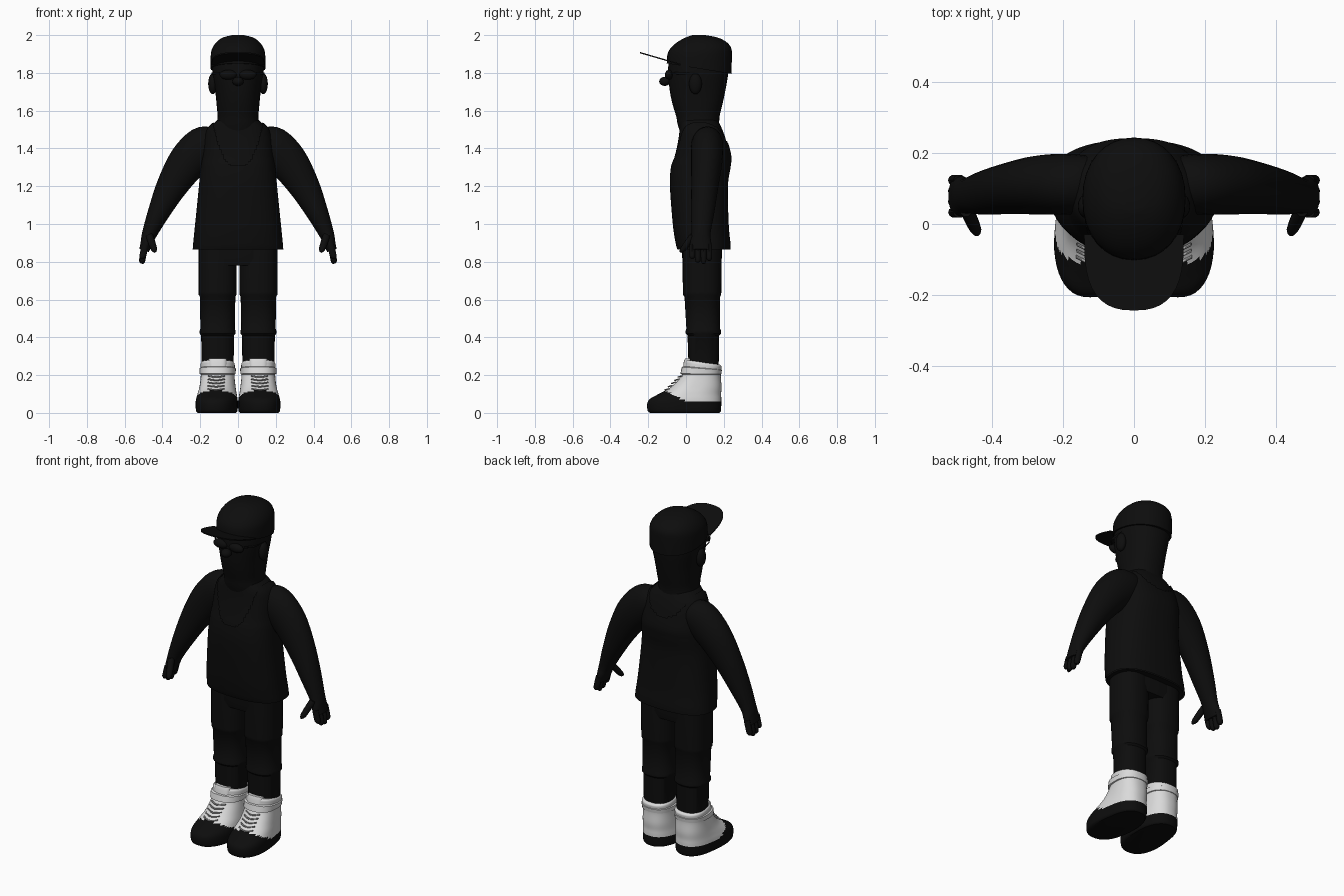
import bpy, bmesh, math
from mathutils import Vector

cube = bpy.data.objects.get("Cube")
if cube:
    bpy.data.objects.remove(cube, do_unlink=True)


def material(name, value):
    m = bpy.data.materials.new(name)
    m.use_nodes = True
    m.diffuse_color = (value, value, value, 1)
    bsdf = m.node_tree.nodes["Principled BSDF"]
    bsdf.inputs["Base Color"].default_value = m.diffuse_color
    bsdf.inputs["Roughness"].default_value = 0.8
    return m


BLACK = material("black", 0.004)
WHITE = material("white_leather", 0.7)
GREY = material("grey_lace", 0.42)


def finish(name, bm, mats, rule=None, angle=40):
    bmesh.ops.recalc_face_normals(bm, faces=bm.faces)
    if rule:
        for f in bm.faces:
            f.material_index = rule(f.calc_center_median())
    me = bpy.data.meshes.new(name)
    bm.to_mesh(me)
    bm.free()
    for m in mats:
        me.materials.append(m)
    ob = bpy.data.objects.new(name, me)
    bpy.context.collection.objects.link(ob)
    bpy.ops.object.select_all(action="DESELECT")
    ob.select_set(True)
    bpy.context.view_layer.objects.active = ob
    bpy.ops.object.shade_smooth_by_angle(angle=math.radians(angle))
    return ob


def smooth_rows(rows, n):
    """Catmull-Rom interpolation between rows of numbers."""
    out = []
    for i in range(len(rows) - 1):
        a, b, c, d = rows[max(i - 1, 0)], rows[i], rows[i + 1], rows[min(i + 2, len(rows) - 1)]
        for k in range(n):
            t = k / n
            out.append([q + t / 2 * (r - p + t * (2*p - 5*q + 4*r - s + t * (3*q - p - 3*r + s)))
                        for p, q, r, s in zip(a, b, c, d)])
    return out + [list(rows[-1])]


def skin_rings(bm, rings, caps=True):
    vs = [[bm.verts.new(p) for p in ring] for ring in rings]
    n = len(vs[0])
    for lo, hi in zip(vs, vs[1:]):
        for i in range(n):
            j = (i + 1) % n
            bm.faces.new((lo[i], lo[j], hi[j], hi[i]))
    if caps:
        bm.faces.new(vs[0])
        bm.faces.new(vs[-1])


def se(v, p):
    return math.copysign(abs(v) ** p, v)


def loft(name, rows, cx=0, n=1, seg=32, power=1.0, mats=(BLACK,), rule=None, warp=None, drop=None, grow=0):
    """Stack of rounded rings; each row is height, half width, front y, back y."""
    rings = []
    for z, hx, yf, yb in smooth_rows(rows, n):
        ring = []
        for i in range(seg):
            a = math.tau * i / seg
            p = Vector((cx + (hx + grow) * se(math.cos(a), power),
                        (yf + yb) / 2 + ((yb - yf) / 2 + grow) * se(math.sin(a), power), z))
            ring.append(warp(p) if warp else p)
        rings.append(ring)
    bm = bmesh.new()
    skin_rings(bm, rings, caps=drop is None)
    if drop:
        gone = [f for f in bm.faces if drop(f.calc_center_median())]
        bmesh.ops.delete(bm, geom=gone, context="FACES")
    return finish(name, bm, mats, rule)


def tube(name, rows, n=3, seg=16, mat=BLACK):
    """Limb along x, y, z points with thickness in its own plane and along y."""
    rows = smooth_rows(rows, n)
    rings = []
    for i, (x, y, z, r, ry) in enumerate(rows):
        a, b = rows[max(i - 1, 0)], rows[min(i + 1, len(rows) - 1)]
        side = Vector((b[2] - a[2], 0, a[0] - b[0])).normalized()
        rings.append([Vector((x, y, z)) + side * r * math.cos(t) + Vector((0, ry * math.sin(t), 0))
                      for t in (math.tau * k / seg for k in range(seg))])
    bm = bmesh.new()
    skin_rings(bm, rings)
    return finish(name, bm, (mat,))


def ball(name, pos, size):
    bm = bmesh.new()
    bmesh.ops.create_uvsphere(bm, u_segments=16, v_segments=10, radius=1)
    for v in bm.verts:
        v.co = Vector([c * s + p for c, s, p in zip(v.co, size, pos)])
    return finish(name, bm, (BLACK,))


# Head and neck
loft("head", [(1.42, .11, -.01, .17), (1.52, .112, -.042, .175), (1.57, .108, -.052, .178),
              (1.63, .113, -.07, .192), (1.7, .12, -.085, .207), (1.8, .135, -.095, .224),
              (1.88, .135, -.09, .225)], n=3, power=.9)
ball("nose", (0, -.112, 1.755), (.03, .03, .024))

# Cap crown, lower at the back, and flat upturned brim
def cap_tilt(p):
    p.z -= max(0, min(1, (1.9 - p.z) / .05)) * .055 * (p.y + .1) / .34
    return p

loft("cap_crown", [(1.85, .145, -.102, .24), (1.9, .144, -.098, .243), (1.935, .134, -.078, .238),
                   (1.965, .112, -.043, .212), (1.988, .078, .0, .165), (2.0, .03, .035, .1)],
     n=3, power=.93, warp=cap_tilt)
bm = bmesh.new()
def brim_edge(depth, lift):
    arc = [math.pi * i / 20 for i in range(21)]
    return [Vector((.14 * se(math.cos(a), .8), y, 1.862 - .29 * (y + .1) + lift))
            for a in arc for y in [-.03 - depth * se(math.sin(a), .65)]]
skin_rings(bm, [brim_edge(.213, 0), brim_edge(.213, .007)])
finish("cap_brim", bm, (BLACK,))

# Torso and tank top with scooped neck
TORSO = [(.865, .24, -.045, .235), (.9, .237, -.055, .235), (1.0, .227, -.07, .226),
         (1.2, .207, -.085, .222), (1.3, .198, -.08, .236), (1.36, .191, -.066, .24),
         (1.45, .18, -.048, .218), (1.5, .165, -.042, .2), (1.53, .14, -.04, .186), (1.56, .105, -.04, .17)]
loft("torso", TORSO, n=4, power=.8, grow=-.008)

def neckline(c):
    bottom = 1.31 if c.y < .07 else 1.42
    return abs(c.x) < .13 and c.z > bottom + (1.53 - bottom) * (abs(c.x) / .13) ** 3

loft("tank_top", TORSO, n=8, seg=96, power=.8, drop=neckline)

# Trousers
loft("trouser_seat", [(.78, .19, -.01, .18), (.82, .205, -.02, .19), (.95, .205, -.02, .19)], power=.75)

SHOE = [(0, .098, -.19, .178), (.012, .107, -.203, .185), (.05, .109, -.205, .187), (.075, .107, -.19, .187),
        (.1, .102, -.145, .186), (.14, .095, -.075, .188), (.2, .089, -.022, .184),
        (.245, .091, -.01, .188), (.265, .09, -.008, .188), (.275, .084, 0, .18)]

for s, side in ((1, "left"), (-1, "right")):
    # Ear and glasses
    ball(side + "_ear", (s * .134, .05, 1.742), (.024, .034, .055))
    ball(side + "_lens", (s * .052, -.09, 1.79), (.046, .022, .026))
    tube(side + "_glasses_arm", [(s * .095, -.075, 1.8, .006, .006), (s * .13, -.03, 1.798, .006, .006),
                                 (s * .139, .06, 1.795, .006, .006)], seg=8)

    # Arm and hand
    tube(side + "_arm", [(s * .12, .115, 1.435, .08, .075), (s * .18, .112, 1.41, .108, .085),
                         (s * .265, .11, 1.33, .103, .083), (s * .35, .1, 1.2, .082, .072),
                         (s * .42, .088, 1.06, .058, .062), (s * .468, .08, .95, .04, .05),
                         (s * .484, .078, .9, .032, .056), (s * .497, .078, .86, .026, .055)], n=4, seg=24)
    for k in range(4):
        y, tip = .033 + k * .03, (.815, .795, .79, .805)[k]
        tube(f"{side}_finger_{k + 1}", [(s * .49, y, .89, .018, .016), (s * .502, y, .84, .018, .016),
                                        (s * .508, y, tip + .01, .015, .014), (s * .51, y, tip, .006, .006)], seg=10)
    tube(side + "_thumb", [(s * .472, .045, .945, .02, .025), (s * .456, .01, .9, .019, .022),
                           (s * .444, -.015, .865, .016, .018), (s * .438, -.025, .85, .006, .008)], seg=10)

    # Trouser leg with knee and shin folds
    loft(side + "_trouser_leg", [(.2, .084, .015, .172), (.41, .087, .008, .176), (.42, .095, -.002, .185),
                                 (.435, .095, -.002, .185), (.445, .091, .002, .181), (.615, .094, -.008, .181),
                                 (.625, .1, -.016, .186), (.64, .1, -.017, .187), (.88, .1, -.018, .19)],
         cx=s * .108, power=.85)

    # High-top shoe: toes turn outwards, collar drops to the back
    def foot(p, s=s):
        front = max(0, .05 - p.y)
        p.x = s * (.108 + (s * p.x - .108) * (1 + .25 * min(front, .12)) + .06 * front)
        if p.z > .2:
            p.z -= (p.z - .2) * 1.9 * (p.y - .04)
        return p

    loft(side + "_shoe", SHOE, cx=s * .108, n=5, seg=48, power=.85, mats=(BLACK, WHITE), warp=foot,
         rule=lambda c: int(c.z > .06 + .55 * max(0, -c.y)))
    loft(side + "_shoe_strap", [(.203, .087, -.02, .18), (.207, .095, -.03, .187),
                                (.238, .097, -.022, .19), (.243, .089, -.012, .184)],
         cx=s * .108, power=.85, mats=(WHITE,), warp=foot)
    loft(side + "_shoe_tongue", [(.2, .045, -.018, .05), (.27, .05, -.012, .05), (.288, .046, -.004, .045)],
         cx=s * .108, power=.7, mats=(WHITE,))
    for k in range(5):
        z, y = .122 + k * .017, -.106 + k * .0175
        x = s * (.112 + .05 * -y)
        tube(f"{side}_lace_{k + 1}", [(x - .045, y + .014, z + .006, .004, .005), (x, y - .004, z, .004, .005),
                                      (x + .045, y + .014, z + .006, .004, .005)], seg=8, mat=GREY)
